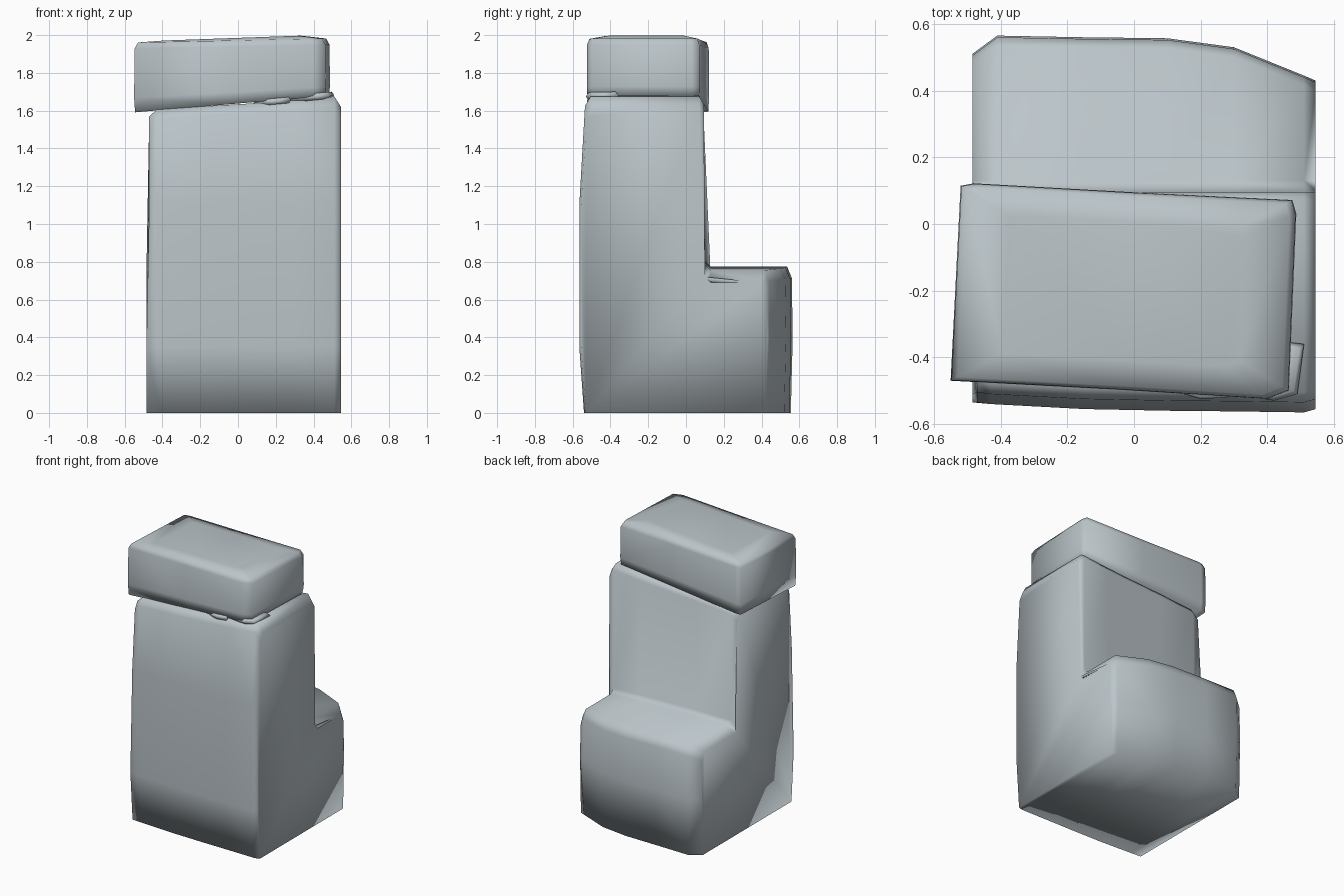
import bpy, bmesh

if "Cube" in bpy.data.objects:
    bpy.data.objects.remove(bpy.data.objects["Cube"])

stone = bpy.data.materials.new("grey stone")
stone.diffuse_color = (0.50, 0.56, 0.59, 1)
stone.use_nodes = True
stone.node_tree.nodes["Principled BSDF"].inputs["Base Color"].default_value = stone.diffuse_color


def loft(name, rings):
    """Skin a stack of equal-length rings and close both ends."""
    bm = bmesh.new()
    vr = [[bm.verts.new(p) for p in r] for r in rings]
    n = len(vr[0])
    for a, b in zip(vr, vr[1:]):
        for i in range(n):
            j = (i + 1) % n
            bm.faces.new((a[i], a[j], b[j], b[i]))
    bm.faces.new(vr[0][::-1])
    bm.faces.new(vr[-1])
    bmesh.ops.triangulate(bm, faces=bm.faces[:])
    bmesh.ops.recalc_face_normals(bm, faces=bm.faces[:])
    for f in bm.faces:
        f.smooth = True
    me = bpy.data.meshes.new(name)
    bm.to_mesh(me)
    bm.free()
    me.materials.append(stone)
    ob = bpy.data.objects.new(name, me)
    bpy.context.collection.objects.link(ob)
    return ob


# L-shaped boulder: side profile swept along x
# station: x upper, x ledge, front y, top z, back y, ledge z
stations = [(-0.47, -0.485, -0.535, 1.57, 0.51, 0.74),
            (-0.43, -0.41, -0.54, 1.605, 0.565, 0.775),
            (-0.15, -0.15, -0.555, 1.625, 0.56, 0.775),
            (0.10, 0.10, -0.56, 1.64, 0.557, 0.77),
            (0.30, 0.30, -0.562, 1.655, 0.53, 0.765),
            (0.51, 0.51, -0.565, 1.675, 0.445, 0.755),
            (0.545, 0.545, -0.555, 1.62, 0.43, 0.69)]
rings = []
for xu, xl, fy, tz, by, lz in stations:
    rings.append([(xl, fy + 0.025, 0), (xl, fy, 0.35), (xu, fy, 1.1),
                  (xu, fy + 0.03, tz - 0.05), (xu, fy + 0.06, tz),
                  (xu, 0.07, tz), (xu, 0.095, tz - 0.04),
                  (xu, 0.10, lz + 0.03), (xl, 0.13, lz),
                  (xl, by - 0.03, lz), (xl, by - 0.005, lz - 0.06),
                  (xl, by, 0.4), (xl, by - 0.01, 0)])
loft("main_boulder", rings)


# Tilted cap stone: outline stacked along z
outline = [(-0.55, -0.47), (-0.05, -0.497), (0.40, -0.525), (0.465, -0.50),
           (0.487, 0.03), (0.475, 0.072), (0.0, 0.095), (-0.48, 0.122),
           (-0.52, 0.115)]


def cap_ring(z0, slope, scale):
    cx, cy = -0.03, -0.2
    return [(cx + (x - cx) * scale, cy + (y - cy) * scale, z0 + slope * x)
            for x, y in outline]


loft("cap_stone", [cap_ring(1.638, 0.085, 0.99), cap_ring(1.70, 0.06, 1),
                   cap_ring(1.94, 0.02, 0.995), cap_ring(1.972, 0.02, 0.96),
                   cap_ring(1.985, 0.025, 0.7)])


# Small stone chips wedged under the cap
def chip(name, pts, z, h):
    mx = sum(p[0] for p in pts) / len(pts)
    my = sum(p[1] for p in pts) / len(pts)

    def ring(s, dz):
        return [(mx + (x - mx) * s, my + (y - my) * s, z + 0.08 * (x - mx) + dz)
                for x, y in pts]
    loft(name, [ring(0.85, -h), ring(1, 0), ring(0.85, h)])


chip("front_chip", [(0.08, -0.49), (0.20, -0.525), (0.28, -0.52), (0.25, -0.42)],
     1.65, 0.016)
chip("corner_chip", [(0.25, -0.50), (0.42, -0.53), (0.49, -0.51), (0.51, -0.36),
                     (0.42, -0.35)], 1.675, 0.018)
